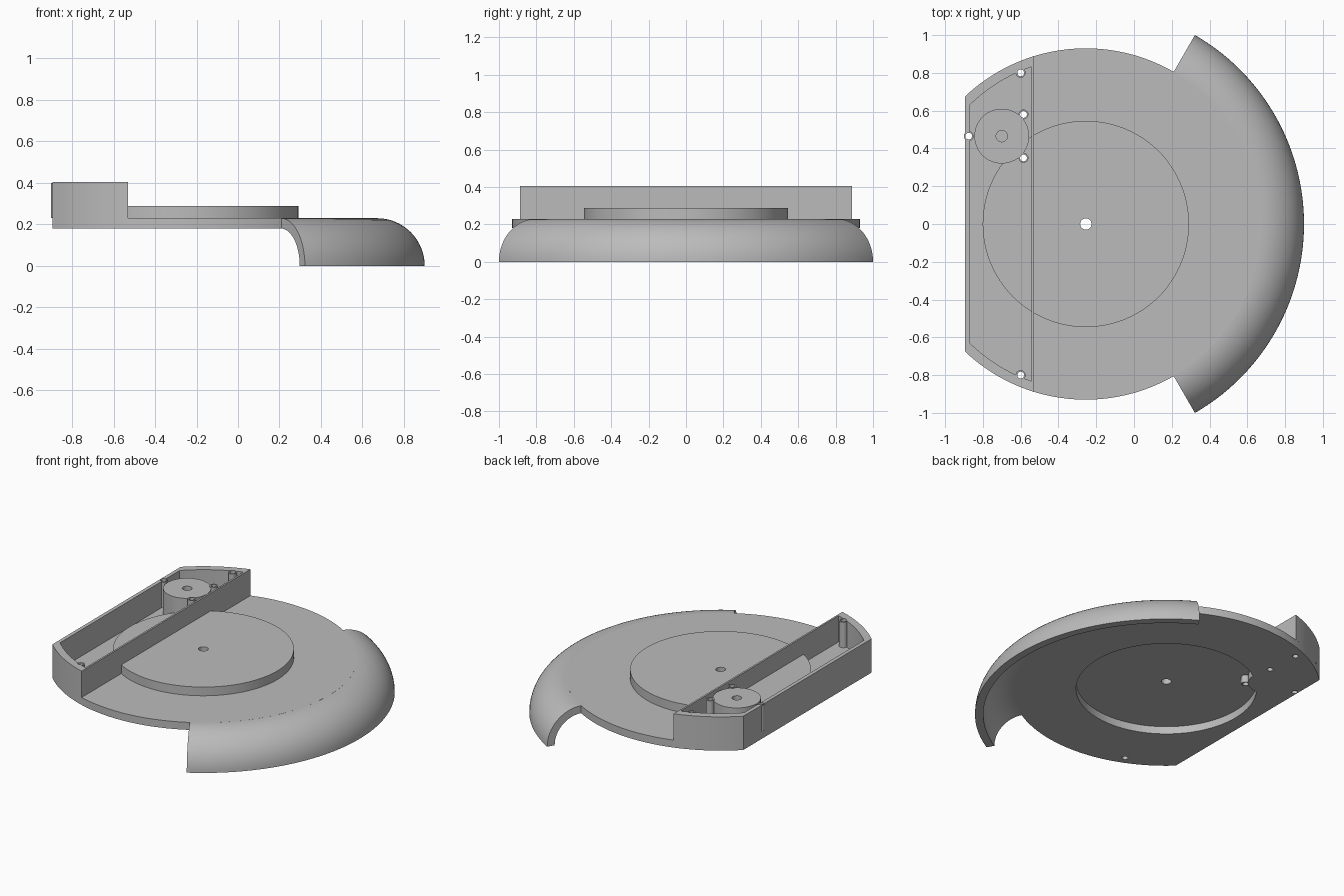
import bpy, bmesh
from math import acos, cos, sin, pi, radians

cube = bpy.data.objects.get("Cube")
if cube:
    bpy.data.objects.remove(cube, do_unlink=True)

grey = bpy.data.materials.new("plain_grey")
grey.use_nodes = True
grey.diffuse_color = (0.5, 0.5, 0.5, 1)
grey.node_tree.nodes["Principled BSDF"].inputs["Base Color"].default_value = (0.5, 0.5, 0.5, 1)

CX = -0.255                 # centre of the round base
BASE_R, EDGE_X = 0.93, -0.895
LOW, DECK, RIM = 0.18, 0.23, 0.405


def finish(name, bm):
    bmesh.ops.remove_doubles(bm, verts=bm.verts, dist=1e-5)
    bmesh.ops.recalc_face_normals(bm, faces=bm.faces)
    mesh = bpy.data.meshes.new(name)
    bm.to_mesh(mesh)
    bm.free()
    mesh.materials.append(grey)
    ob = bpy.data.objects.new(name, mesh)
    bpy.context.collection.objects.link(ob)
    return ob


def prism(name, outline, z0, z1):
    bm = bmesh.new()
    face = bm.faces.new([bm.verts.new((x, y, z0)) for x, y in outline])
    new = bmesh.ops.extrude_face_region(bm, geom=[face])["geom"]
    top = [v for v in new if isinstance(v, bmesh.types.BMVert)]
    bmesh.ops.translate(bm, verts=top, vec=(0, 0, z1 - z0))
    return finish(name, bm)


def disc(name, x, y, r, z0, z1, n=32):
    ring = [(x + r * cos(2 * pi * i / n), y + r * sin(2 * pi * i / n)) for i in range(n)]
    return prism(name, ring, z0, z1)


def slice_of_circle(r, x0, x1, n=64):
    """Part of the base circle lying between two x positions."""
    a0, a1 = acos((x1 - CX) / r), acos((x0 - CX) / r)
    angles = [a0 + (a1 - a0) * i / n for i in range(n + 1)]
    if a0 < 1e-6:
        angles[0] = 0
    upper = [(CX + r * cos(a), r * sin(a)) for a in angles]
    lower = [(x, -y) for x, y in reversed(upper) if y > 1e-6]
    return upper + lower


def cut(ob, cutter):
    mod = ob.modifiers.new("cut", "BOOLEAN")
    mod.operation, mod.solver, mod.object = "DIFFERENCE", "EXACT", cutter
    bpy.context.view_layer.objects.active = ob
    bpy.ops.object.modifier_apply(modifier=mod.name)


def cut_away(ob, cutter):
    cut(ob, cutter)
    bpy.data.objects.remove(cutter, do_unlink=True)


# Flat base with a round well beneath the platter
base = prism("base_plate", slice_of_circle(BASE_R, EDGE_X, CX + BASE_R), LOW, DECK)
cut_away(base, disc("cutter", CX, 0, 0.545, 0, 1, 128))
platter = disc("platter", CX, 0, 0.546, DECK, 0.288, 128)

# Open box along the straight edge
box = prism("box_walls", slice_of_circle(BASE_R, EDGE_X, -0.53), DECK, RIM)
cut_away(box, prism("cutter", slice_of_circle(0.88, -0.87, -0.542), 0, 1))

# Motor with blind shaft hole
motor = disc("motor", -0.70, 0.465, 0.145, LOW, 0.395, 64)
cut_away(motor, disc("cutter", -0.70, 0.465, 0.03, 0.3, 1))

# Screw posts
parts = [base, platter, box, motor]
spots = [(-0.875, 0.465, DECK), (-0.585, 0.58, LOW), (-0.585, 0.35, LOW),
         (-0.60, 0.80, LOW), (-0.60, -0.80, LOW)]
for i, (x, y, z) in enumerate(spots):
    parts.append(disc(f"screw_post_{i + 1}", x, y, 0.026, z, 0.40, 24))

# Drill screw holes and the centre hole through everything they meet
for x, y, r in [(x, y, 0.018) for x, y, z in spots] + [(CX, 0, 0.03)]:
    drill = disc("drill", x, y, r, 0, 1, 24)
    for ob in parts:
        xs = [c[0] for c in ob.bound_box]
        ys = [c[1] for c in ob.bound_box]
        if min(xs) - r < x < max(xs) + r and min(ys) - r < y < max(ys) + r:
            cut(ob, drill)
    bpy.data.objects.remove(drill, do_unlink=True)

# Curved skirt: a quarter-round section swept around the base
STEPS, ROUND = 96, 16
quarter = [pi / 2 * i / ROUND for i in range(ROUND + 1)]
section = [(0.925 + 0.23 * sin(a), 0.23 * cos(a)) for a in quarter]
section += [(0.925 + 0.18 * sin(a), 0.18 * cos(a)) for a in reversed(quarter)]
bm = bmesh.new()
rings = []
for i in range(STEPS + 1):
    a = radians(-60 + 120 * i / STEPS)
    rings.append([bm.verts.new((CX + r * cos(a), r * sin(a), z)) for r, z in section])
count = len(section)
for p, q in zip(rings, rings[1:]):
    for k in range(count):
        m = (k + 1) % count
        bm.faces.new((p[k], p[m], q[m], q[k]))
bm.faces.new(rings[0])
bm.faces.new(rings[-1])
parts.append(finish("curved_skirt", bm))

# Smooth the rounds and keep the edges crisp
bpy.ops.object.select_all(action="DESELECT")
for ob in parts:
    ob.select_set(True)
bpy.context.view_layer.objects.active = parts[0]
bpy.ops.object.shade_smooth_by_angle(angle=radians(30))
